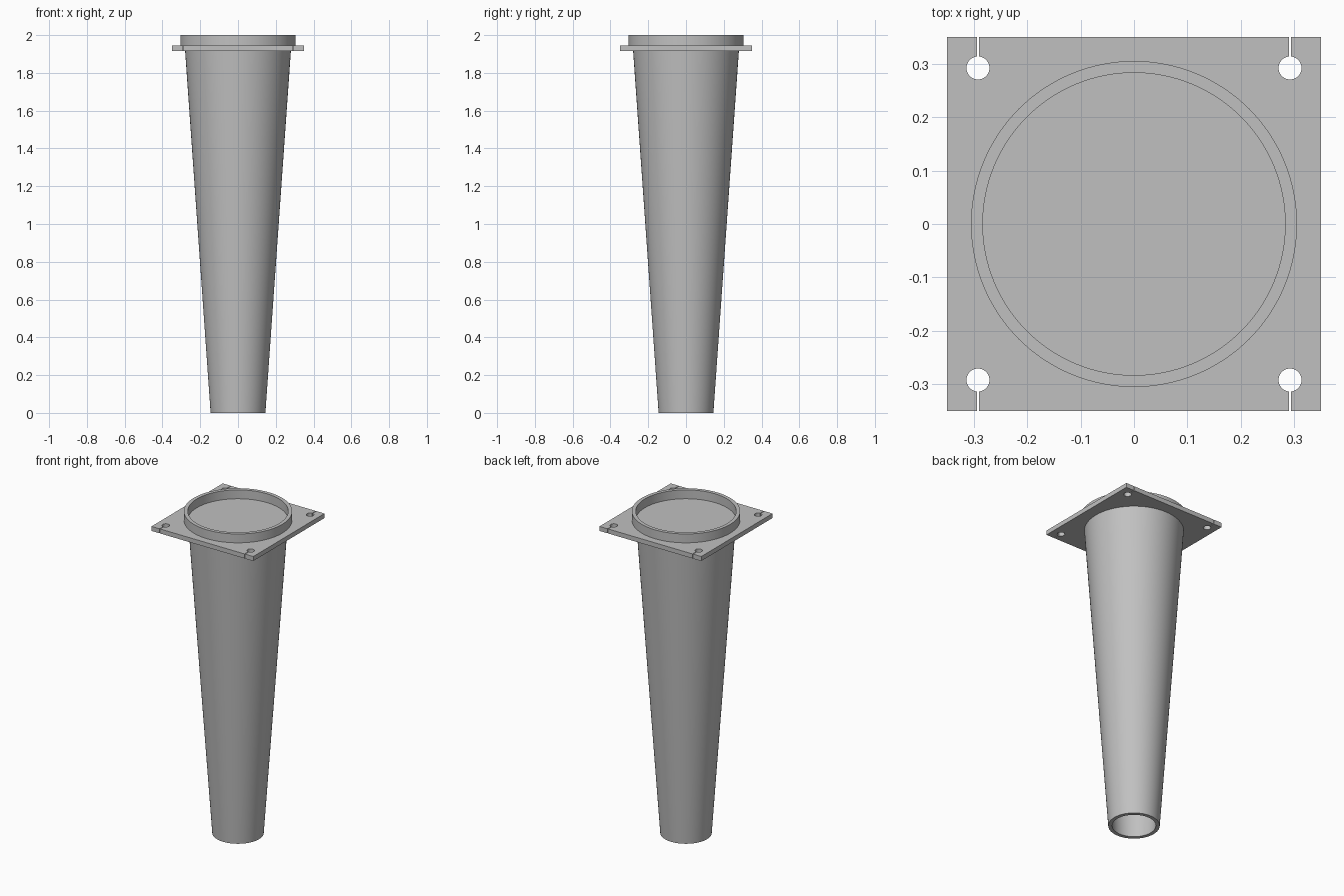
import bpy
import bmesh
from math import cos, sin, pi, asin, radians

cube = bpy.data.objects.get("Cube")
if cube:
    bpy.data.objects.remove(cube, do_unlink=True)

grey = bpy.data.materials.new("plain grey")
grey.use_nodes = True
grey.diffuse_color = (0.53, 0.53, 0.53, 1)
grey.node_tree.nodes["Principled BSDF"].inputs["Base Color"].default_value = grey.diffuse_color

SEGMENTS = 128
PLATE_BOTTOM, PLATE_TOP, RIM_TOP = 1.917, 1.945, 2.0
INSIDE_PLATE = 1.93          # the tube and the rim end inside the plate


def finish(bm, name):
    """Turn a bmesh into a grey object with smooth curves and sharp edges."""
    bmesh.ops.recalc_face_normals(bm, faces=bm.faces)
    mesh = bpy.data.meshes.new(name)
    bm.to_mesh(mesh)
    bm.free()
    mesh.materials.append(grey)
    obj = bpy.data.objects.new(name, mesh)
    bpy.context.collection.objects.link(obj)
    bpy.ops.object.select_all(action='DESELECT')
    obj.select_set(True)
    bpy.context.view_layer.objects.active = obj
    bpy.ops.object.shade_smooth_by_angle(angle=radians(30))
    return obj


def lathe(name, profile):
    """Revolve a closed (radius, z) profile about the z axis."""
    bm = bmesh.new()
    rings = []
    for i in range(SEGMENTS):
        a = 2 * pi * i / SEGMENTS
        rings.append([bm.verts.new((r * cos(a), r * sin(a), z)) for r, z in profile])
    n = len(profile)
    for i in range(SEGMENTS):
        here, after = rings[i], rings[(i + 1) % SEGMENTS]
        for j in range(n):
            k = (j + 1) % n
            bm.faces.new((here[j], after[j], after[k], here[k]))
    return finish(bm, name)


def slotted_corner(sx, sy, half=0.35, centre=0.292, radius=0.0215, slit=0.002, steps=40):
    """Corner outline with a bolt hole opened to the edge by a thin slit."""
    gap = asin(slit / radius)
    points = [(half, half), (centre + slit, half)]
    for i in range(steps + 1):
        a = pi / 2 - gap - (2 * pi - 2 * gap) * i / steps
        points.append((centre + radius * cos(a), centre + radius * sin(a)))
    points.append((centre - slit, half))
    if sx * sy < 0:
        points.reverse()
    return [(sx * x, sy * y) for x, y in points]


# Hollow tapered tube, open at the foot
lathe("tapered_tube", [(0.145, 0), (0.281, INSIDE_PLATE),
                       (0.259, INSIDE_PLATE), (0.123, 0)])

# Raised rim around the top of the plate
lathe("top_rim", [(0.305, INSIDE_PLATE), (0.305, RIM_TOP),
                  (0.283, RIM_TOP), (0.283, INSIDE_PLATE)])

# Square mounting plate with four slotted bolt holes
bm = bmesh.new()
outline = []
for sx, sy in ((1, 1), (-1, 1), (-1, -1), (1, -1)):
    outline += slotted_corner(sx, sy)
base = bm.faces.new([bm.verts.new((x, y, PLATE_BOTTOM)) for x, y in outline])
top = bmesh.ops.extrude_face_region(bm, geom=[base], use_keep_orig=True)
bmesh.ops.translate(bm, vec=(0, 0, PLATE_TOP - PLATE_BOTTOM),
                    verts=[v for v in top["geom"] if isinstance(v, bmesh.types.BMVert)])
finish(bm, "mounting_plate")
